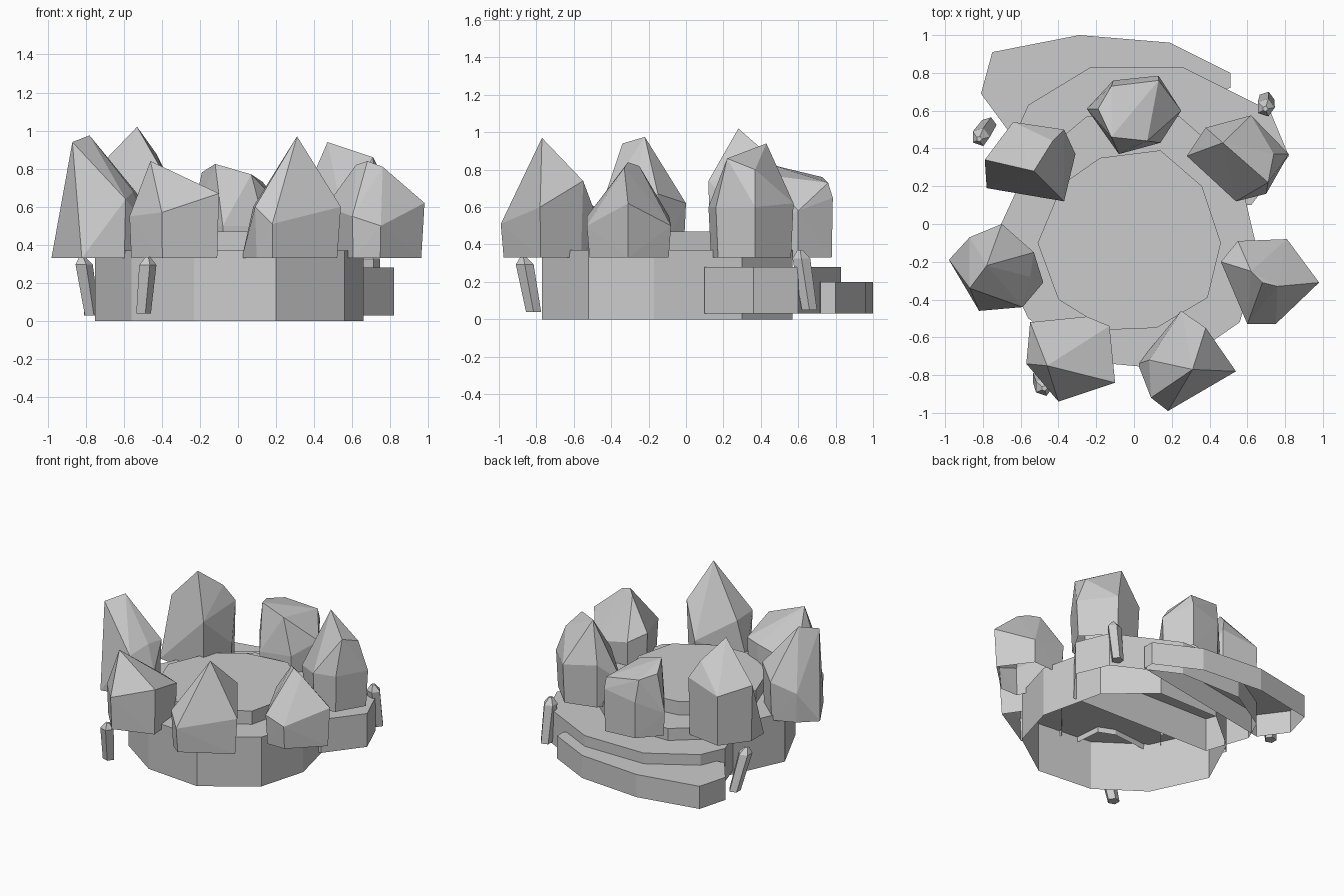
import bpy, bmesh, math
from mathutils import Vector

if "Cube" in bpy.data.objects:
    bpy.data.objects.remove(bpy.data.objects["Cube"])

FLOOR = 0.33

stone = bpy.data.materials.new("grey_stone")
stone.diffuse_color = (0.6, 0.6, 0.6, 1)
stone.use_nodes = True
stone.node_tree.nodes["Principled BSDF"].inputs["Base Color"].default_value = stone.diffuse_color


def finish(bm, name):
    bmesh.ops.recalc_face_normals(bm, faces=bm.faces)
    me = bpy.data.meshes.new(name)
    bm.to_mesh(me)
    bm.free()
    me.materials.append(stone)
    ob = bpy.data.objects.new(name, me)
    bpy.context.collection.objects.link(ob)
    return ob


def slab(name, outline, z0, z1):
    """Flat-topped shell with straight walls and an open underside."""
    bm = bmesh.new()
    low = [bm.verts.new((x, y, z0)) for x, y in outline]
    top = [bm.verts.new((x, y, z1)) for x, y in outline]
    n = len(low)
    for i in range(n):
        j = (i + 1) % n
        bm.faces.new((low[i], low[j], top[j], top[i]))
    bm.faces.new(top)
    me = finish(bm, name).data
    # make sure the top faces up
    if me.polygons[n].normal.z < 0:
        me.flip_normals()


def boulder(name, girth, peaks, foot=0.94):
    """Faceted rock: hull of a girth loop, its foot on the floor and the peaks."""
    bm = bmesh.new()
    cx = sum(p[0] for p in girth) / len(girth)
    cy = sum(p[1] for p in girth) / len(girth)
    for x, y, z in girth:
        bm.verts.new((x, y, z))
        if z > FLOOR:
            bm.verts.new((cx + (x - cx) * foot, cy + (y - cy) * foot, FLOOR))
    for p in peaks:
        bm.verts.new(p)
    bmesh.ops.convex_hull(bm, input=bm.verts)
    loose = [v for v in bm.verts if not v.link_faces]
    bmesh.ops.delete(bm, geom=loose, context='VERTS')
    bmesh.ops.recalc_face_normals(bm, faces=bm.faces)
    under = [f for f in bm.faces
             if all(abs(v.co.z - FLOOR) < 1e-4 for v in f.verts)]
    bmesh.ops.delete(bm, geom=under, context='FACES')
    me = finish(bm, name).data
    # outward normals on the open shell
    c = Vector((cx, cy, 0.5))
    if sum((p.center - c).dot(p.normal) * p.area for p in me.polygons) < 0:
        me.flip_normals()


def shard(name, bottom, top, radius=0.05, sides=5):
    """Leaning prism with a short pointed end."""
    bottom, top = Vector(bottom), Vector(top)
    bm = bmesh.new()
    rings = []
    for t, r in ((0, 0.85), (0.86, 1.0), (1.0, 0.3)):
        c = bottom.lerp(top, t)
        rings.append([bm.verts.new(c + Vector((
            math.cos(math.tau * k / sides) * radius * r,
            math.sin(math.tau * k / sides) * radius * r, 0)))
            for k in range(sides)])
    for a, b in zip(rings, rings[1:]):
        for k in range(sides):
            j = (k + 1) % sides
            bm.faces.new((a[k], a[j], b[j], b[k]))
    bm.faces.new(rings[0])
    bm.faces.new(rings[-1])
    finish(bm, name)


# Round platform and raised centre
slab("platform", [(.66, -.17), (.55, .30), (.24, .57), (-.25, .57), (-.56, .31),
                  (-.75, -.1), (-.56, -.5), (-.23, -.73), (.2, -.77), (.56, -.52)],
     0, .37)
slab("raised_centre", [(.46, -.1), (.36, .2), (.14, .39), (-.18, .35), (-.38, .21),
                       (-.51, -.1), (-.4, -.4), (-.14, -.56), (.12, -.55), (.39, -.39)],
     .37, .47)

# Steps at the back, cut off straight on the inner side
slab("upper_step", [(.62, .1), (.82, .36), (.72, .6), (.52, .7), (.26, .83),
                    (-.23, .83), (-.56, .63), (-.64, .45), (-.53, .13)],
     .03, .28)
slab("lower_step", [(.51, .72), (.51, .80), (.19, .96), (-.29, 1.0), (-.75, .91),
                    (-.81, .69), (-.67, .5)],
     .03, .2)

# Ring of standing boulders
boulder("left_boulder",
        [(-.98, -.19, .33), (-.82, -.46, .33), (-.59, -.44, .64), (-.48, -.31, .5),
         (-.53, -.15, .67), (-.7, 0, .62), (-.87, -.07, .55)],
        [(-.87, -.34, .94), (-.78, -.22, .975), (-.55, -.28, .68)])
boulder("back_left_boulder",
        [(-.64, .54, .7), (-.79, .34, .75), (-.78, .19, .33), (-.37, .12, .74),
         (-.31, .37, .5), (-.37, .5, .76)],
        [(-.53, .28, 1.02), (-.43, .44, .88)], .96)
boulder("back_boulder",
        [(.25, .6, .58), (.14, .43, .5), (-.08, .37, .5), (-.25, .61, .5),
         (-.11, .76, .6), (.13, .785, .65)],
        [(-.12, .46, .825), (-.19, .61, .78), (.07, .44, .77), (.13, .76, .73),
         (-.12, .73, .76)], .97)
boulder("back_right_boulder",
        [(.62, .575, .62), (.82, .37, .6), (.7, .16, .6), (.54, .12, .6),
         (.28, .36, .5), (.38, .51, .65)],
        [(.47, .43, .94), (.71, .22, .86), (.74, .37, .8)])
boulder("right_boulder",
        [(.98, -.31, .62), (.81, -.08, .5), (.55, -.09, .55), (.46, -.2, .6),
         (.6, -.53, .55), (.75, -.53, .5)],
        [(.68, -.31, .84), (.62, -.25, .82), (.76, -.33, .81)])
boulder("front_right_boulder",
        [(.54, -.78, .6), (.18, -.99, .51), (.09, -.92, .6), (.02, -.74, .33),
         (.08, -.72, .6), (.25, -.46, .5), (.38, -.55, .74)],
        [(.31, -.77, .97)], .94)
boulder("front_left_boulder",
        [(-.1, -.84, .67), (-.4, -.94, .57), (-.57, -.74, .55), (-.55, -.52, .5),
         (-.25, -.49, .6), (-.13, -.54, .6)],
        [(-.46, -.75, .84)], .96)

# Small leaning shards around the edge
shard("left_shard", (-.77, .525, .03), (-.82, .45, .34))
shard("front_shard", (-.50, -.815, .04), (-.475, -.87, .335))
shard("right_shard", (.70, .66, .05), (.695, .61, .37))
